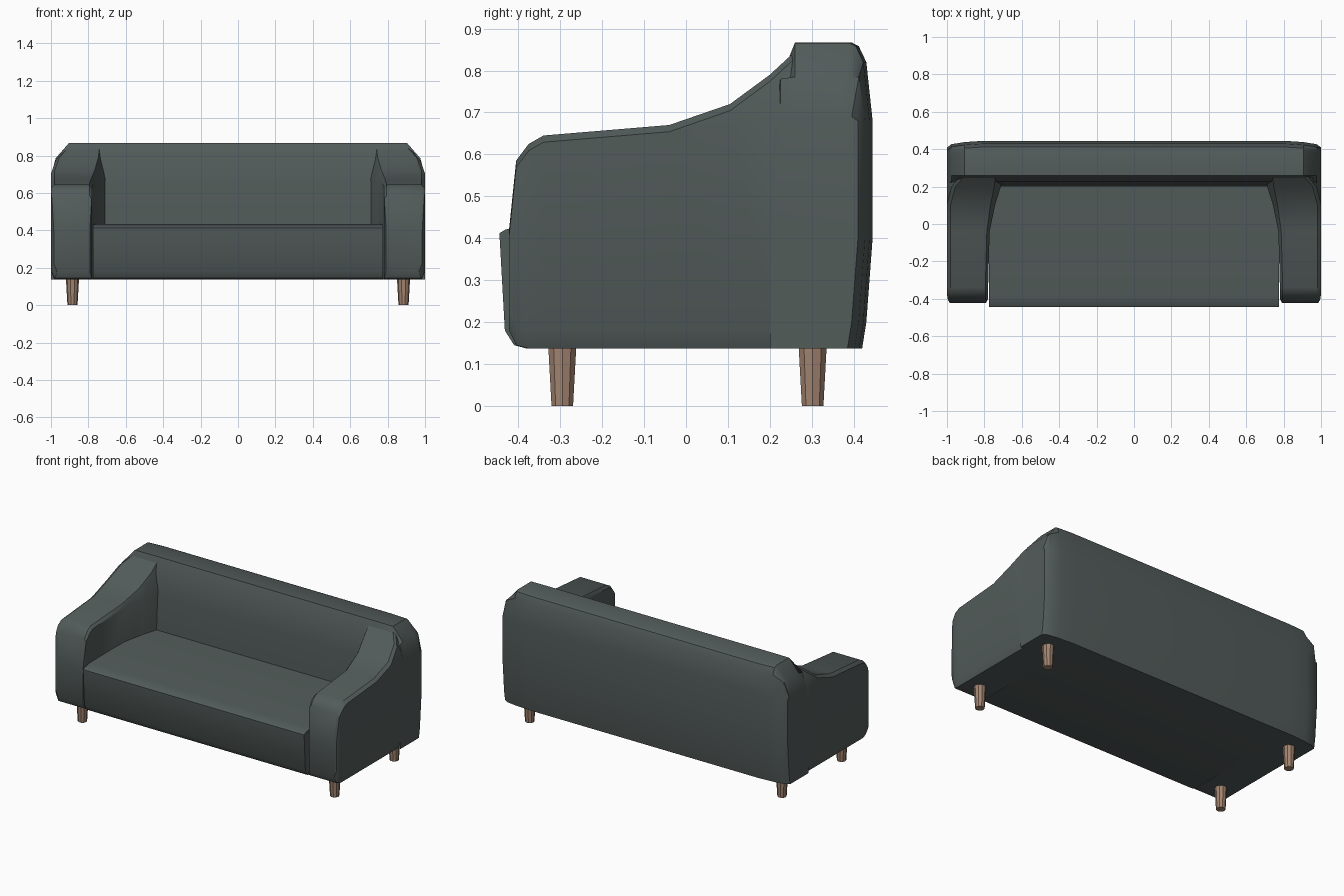
import bpy, bmesh, math

cube = bpy.data.objects.get("Cube")
if cube:
    bpy.data.objects.remove(cube, do_unlink=True)


def make_material(name, rgb):
    mat = bpy.data.materials.new(name)
    mat.use_nodes = True
    mat.diffuse_color = (*rgb, 1)
    mat.node_tree.nodes["Principled BSDF"].inputs["Base Color"].default_value = (*rgb, 1)
    return mat


fabric = make_material("grey green fabric", (0.085, 0.106, 0.102))
wood = make_material("warm wood", (0.37, 0.235, 0.165))
BASE = 0.137


def loft(name, rings, mat, angle=32):
    """Skin a row of equal-length rings and cap both ends."""
    bm = bmesh.new()
    rows = [[bm.verts.new(p) for p in ring] for ring in rings]
    n = len(rows[0])
    for a, b in zip(rows, rows[1:]):
        for i in range(n):
            j = (i + 1) % n
            bm.faces.new((a[i], a[j], b[j], b[i]))
    bm.faces.new(rows[0])
    bm.faces.new(rows[-1])
    bmesh.ops.remove_doubles(bm, verts=bm.verts, dist=0.0005)
    bmesh.ops.recalc_face_normals(bm, faces=bm.faces)
    mesh = bpy.data.meshes.new(name)
    bm.to_mesh(mesh)
    bm.free()
    mesh.materials.append(mat)
    obj = bpy.data.objects.new(name, mesh)
    bpy.context.collection.objects.link(obj)
    bpy.ops.object.select_all(action="DESELECT")
    obj.select_set(True)
    bpy.context.view_layer.objects.active = obj
    bpy.ops.object.shade_smooth_by_angle(angle=math.radians(angle))
    return obj


# Seat: a side profile with a rounded front, run between the arms
seat_profile = [(0.3, BASE), (-0.38, BASE), (-0.41, 0.145), (-0.432, 0.18),
                (-0.445, 0.412), (-0.43, 0.421), (-0.38, 0.43), (0.3, 0.435)]
loft("seat", [[(x, y, z) for y, z in seat_profile] for x in (-0.775, 0.775)], fabric)

# Backrest: a side profile whose ends are lowered and rounded off
back_profile = [(0.2, BASE), (0.2, 0.43), (0.21, 0.65), (0.225, 0.78), (0.26, 0.867),
                (0.395, 0.867), (0.412, 0.858), (0.43, 0.82), (0.445, 0.68),
                (0.445, 0.4), (0.43, 0.2), (0.42, BASE)]
# half width, top height, inset of the rear face
back_ends = [(0.8, 0.867, 0), (0.905, 0.866, 0.007), (0.975, 0.785, 0.018), (1.0, 0.69, 0.035)]


def back_ring(x, top, inset):
    return [(x, y - inset if y > 0.3 else y, min(z, top)) for y, z in back_profile]


back_rings = [back_ring(-x, t, i) for x, t, i in reversed(back_ends)]
back_rings += [back_ring(x, t, i) for x, t, i in back_ends]
loft("backrest", back_rings, fabric)

# Arms: y, bottom, top, inner x, outer x at the top, inner edge drop and width
arm_stations = [
    (-0.422, 0.18, 0.42, 0.792, 0.985, 0.01, 0.01),
    (-0.405, 0.145, 0.585, 0.782, 0.995, 0.015, 0.012),
    (-0.375, BASE, 0.625, 0.78, 1.0, 0.015, 0.015),
    (-0.34, BASE, 0.645, 0.78, 1.0, 0.015, 0.015),
    (-0.04, BASE, 0.67, 0.772, 1.0, 0.02, 0.015),
    (0.105, BASE, 0.72, 0.742, 1.0, 0.06, 0.025),
    (0.2, BASE, 0.79, 0.712, 0.975, 0.12, 0.035),
    (0.265, BASE, 0.85, 0.70, 0.92, 0.16, 0.04)]


def arm_ring(side, y, bottom, top, inner, outer, drop, width):
    wall = outer if y < -0.39 else 1.0
    points = [(inner, bottom), (inner, top - drop), (inner + width, top),
              (outer - 0.02, top), (outer, top - 0.016),
              (wall, min(top - 0.05, 0.69)), (wall, bottom + 0.045), (wall - 0.018, bottom)]
    return [(side * x, y, z) for x, z in points]


for side, label in ((1, "left"), (-1, "right")):
    loft(label + "_arm", [arm_ring(side, *s) for s in arm_stations], fabric)

# Tapered legs
SIDES = 10
for side, label in ((1, "left"), (-1, "right")):
    for y, place in ((-0.295, "front"), (0.302, "back")):
        rings = [[(side * 0.885 + r * math.cos(math.tau * k / SIDES),
                   y + r * math.sin(math.tau * k / SIDES), z) for k in range(SIDES)]
                 for r, z in ((0.027, 0), (0.035, 0.14))]
        loft(f"{place}_{label}_leg", rings, wood, 20)
